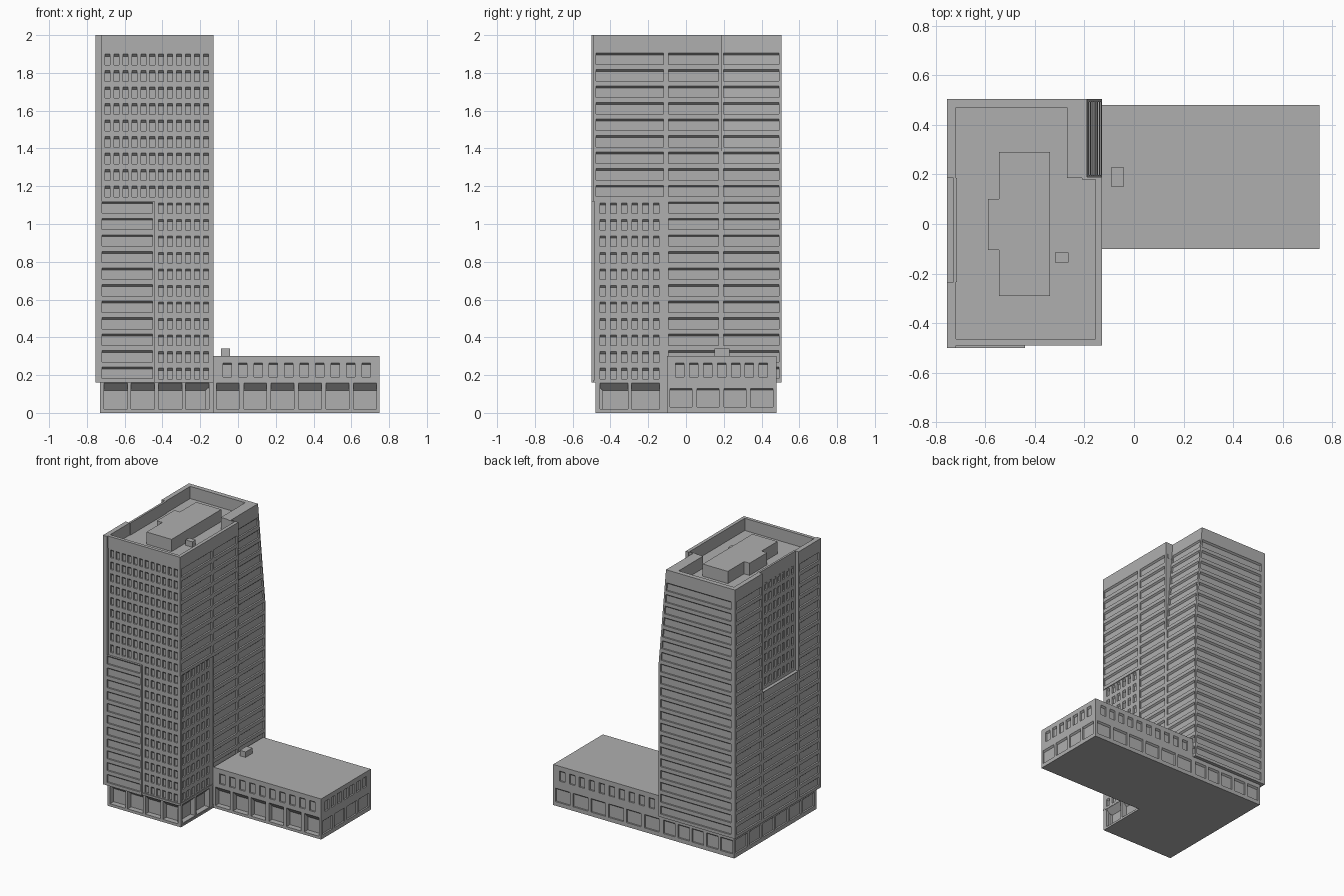
import bpy
import bmesh

cube = bpy.data.objects.get("Cube")
if cube:
    bpy.data.objects.remove(cube, do_unlink=True)

# Single concrete colour
mat = bpy.data.materials.new("concrete_grey")
mat.use_nodes = True
GREY = (0.43, 0.43, 0.43, 1)
mat.diffuse_color = GREY
shader = mat.node_tree.nodes["Principled BSDF"]
shader.inputs["Base Color"].default_value = GREY
shader.inputs["Roughness"].default_value = 0.8


def finish(bm, name):
    mesh = bpy.data.meshes.new(name)
    bm.to_mesh(mesh)
    bm.free()
    mesh.materials.append(mat)
    obj = bpy.data.objects.new(name, mesh)
    bpy.context.collection.objects.link(obj)
    return obj


def box(name, x, y, z):
    bm = bmesh.new()
    bmesh.ops.create_cube(bm, size=1)
    for v in bm.verts:
        v.co = [r[0] if c < 0 else r[1] for c, r in zip(v.co, (x, y, z))]
    return finish(bm, name)


# Wall position from span u, height z and depth d behind the wall plane p
FACING = {
    "front": lambda p, u, z, d: (u, p + d, z),
    "back": lambda p, u, z, d: (u, p - d, z),
    "right": lambda p, u, z, d: (p - d, u, z),
    "left": lambda p, u, z, d: (p + d, u, z),
}
LEFT, RIGHT = -0.755, -0.13
BEND, TOP = 1.2925, 2.0


def lean(co):
    """Tapers the back corner inward towards the top."""
    x, y, z = co
    shift = 0.06 * max(0, z - BEND) / (TOP - BEND)
    return x - shift * (x - LEFT) / (RIGHT - LEFT), y, z


def wall(name, facing, p, us, zs, cols=(), rows=(), depth=0.012, slope=0.01,
         skirt=0.008, leaning=False):
    """Flat wall with a grid of recesses whose heads slope down inward."""
    bm = bmesh.new()

    def vert(u, z, d):
        co = FACING[facing](p, u, z, d)
        return bm.verts.new(lean(co) if leaning else co)

    def loop(u0, u1, z0, z1, d):
        return [vert(u, z, d) for u, z in ((u0, z0), (u1, z0), (u1, z1), (u0, z1))]

    ucuts = sorted({*us, *(u for c in cols for u in c)})
    zcuts = sorted({*zs, *(z for r in rows for z in r)})
    for u0, u1 in zip(ucuts, ucuts[1:]):
        for z0, z1 in zip(zcuts, zcuts[1:]):
            a = loop(u0, u1, z0, z1, 0)
            if (u0, u1) in cols and (z0, z1) in rows:
                b = loop(u0, u1, z0, z1 - slope, depth)
                bm.faces.new(b)
                for i in range(4):
                    j = (i + 1) % 4
                    bm.faces.new((a[i], a[j], b[j], b[i]))
            else:
                bm.faces.new(a)
    # Return edges follow every height cut on the two sides
    for z0, z1 in zip(zcuts, zcuts[1:]):
        a, b = loop(*us, z0, z1, 0), loop(*us, z0, z1, skirt)
        sides = [1, 3] + ([0] if z0 == zcuts[0] else []) + ([2] if z1 == zcuts[-1] else [])
        for i in sides:
            j = (i + 1) % 4
            bm.faces.new((a[i], b[i], b[j], a[j]))
    bmesh.ops.remove_doubles(bm, verts=bm.verts, dist=0.0001)
    if facing in ("back", "left"):
        bmesh.ops.reverse_faces(bm, faces=bm.faces)
    return finish(bm, name)


def spread(start, pitch, width, count):
    return [(start + i * pitch, start + i * pitch + width) for i in range(count)]


# Storey rows: long panels and small windows
heads = [1.905 - 0.0875 * i for i in range(20)]
panels = [(h - 0.06, h) for h in heads]
windows = [(h - 0.062, h - 0.005) for h in heads]
FOOT, MID = 0.16, 1.12
full, upper, lower = (FOOT, TOP), (MID, TOP), (FOOT, MID)

# Tower front
front_cols = spread(-0.704, 0.0473, 0.027, 12)
wall("tower_front", "front", -0.485, (-0.72, RIGHT), (FOOT, 1.92), front_cols, windows, slope=0.012)
wall("front_bay", "front", -0.5, (LEFT, -0.44), lower, [(-0.743, -0.453)], panels[9:], skirt=0.016)
box("front_corner_strip", (LEFT, -0.72), (-0.5, -0.484), full)

# Tower right side
wall("right_upper_panels", "right", RIGHT, (-0.49, -0.1), upper, [(-0.48, -0.12)], panels[:9])
wall("right_lower_windows", "right", -0.136, (-0.485, -0.1), lower,
     spread(-0.455, 0.0565, 0.03, 6), windows[9:], slope=0.012)
wall("right_middle_panels", "right", RIGHT, (-0.1, 0.19), full, [(-0.092, 0.172)], panels)
wall("right_leaning_panels", "right", RIGHT, (0.19, 0.505), full, [(0.198, 0.493)], panels,
     leaning=True)
box("right_step_return", (-0.21, -0.131), (0.18, 0.189), (1.25, TOP))

# Tower back and left side
wall("tower_back", "back", 0.505, (LEFT, RIGHT), full, [(-0.72, -0.145)], panels, leaning=True)
wall("left_back_panels", "left", LEFT, (0.185, 0.505), full, [(0.197, 0.49)], panels, skirt=0.03)
wall("left_front_panels", "left", LEFT, (-0.5, -0.235), full, [(-0.475, -0.247)], panels, skirt=0.03)
wall("left_middle_panels", "left", LEFT, (-0.235, 0.185), lower, [(-0.223, 0.173)], panels[9:],
     skirt=0.03)
wall("left_middle_windows", "left", -0.73, (-0.235, 0.185), upper,
     spread(-0.214, 0.0517, 0.027, 8), windows[:9], slope=0.012)

# Tower underside, roof deck and parapet
box("tower_underside", (LEFT + 0.005, RIGHT - 0.003), (-0.49, 0.5), (FOOT, 0.175))
DECK = 1.91
box("roof_deck_front", (-0.725, -0.145), (-0.47, 0.19), (1.88, DECK))
box("roof_deck_back", (-0.725, -0.2), (0.185, 0.49), (1.88, DECK))
for name, x, y in (
    ("front", (LEFT, RIGHT), (-0.49, -0.465)),
    ("right", (-0.155, RIGHT), (-0.49, 0.19)),
    ("step", (-0.27, -0.19), (0.185, 0.505)),
    ("back", (LEFT, -0.19), (0.47, 0.505)),
    ("left_back", (LEFT, -0.72), (0.185, 0.505)),
    ("left_middle", (-0.73, -0.715), (-0.235, 0.185)),
    ("left_front", (LEFT, -0.72), (-0.5, -0.235)),
):
    box("parapet_" + name, x, y, (DECK, TOP))

# Rooftop plant rooms
box("penthouse", (-0.545, -0.34), (-0.29, 0.29), (1.9, TOP))
box("penthouse_wing", (-0.59, -0.54), (-0.105, 0.1), (1.9, TOP))
box("roof_vent", (-0.32, -0.265), (-0.155, -0.115), (1.9, 1.95))

# Tower base with deep shopfront bays
ground = (0, 0.175)
bay_z = [(0.02, 0.158)]
low_z = [(0.03, 0.13)]
deep = dict(depth=0.04, slope=0.04)
wall("base_front", "front", -0.48, (-0.73, RIGHT), ground, spread(-0.71, 0.144, 0.125, 4), bay_z, **deep)
wall("base_right", "right", RIGHT - 0.005, (-0.48, -0.1), ground,
     spread(-0.455, 0.166, 0.148, 2), bay_z, **deep)
wall("base_back", "back", 0.48, (-0.73, RIGHT), ground, spread(-0.715, 0.117, 0.095, 5), low_z)
wall("base_left", "left", -0.73, (-0.48, 0.48), ground, spread(-0.46, 0.157, 0.135, 6), low_z)
box("base_floor", (-0.73, RIGHT), (-0.48, 0.48), (0, 0.012))

# Low annex
storey1, storey2 = (0, 0.175), (0.175, 0.3)
ax, ay = (RIGHT, 0.75), (-0.1, 0.48)
small_z = [(0.19, 0.265)]
ends = spread(-0.055, 0.0737, 0.045, 7)
longs = spread(-0.08, 0.0817, 0.045, 10)
wall("annex_front_bays", "front", -0.1, ax, storey1, spread(-0.115, 0.1455, 0.12, 6), bay_z, **deep)
wall("annex_front_windows", "front", -0.1, ax, storey2, longs, small_z)
wall("annex_back_bays", "back", 0.48, ax, storey1, spread(-0.115, 0.1455, 0.12, 6), low_z)
wall("annex_back_windows", "back", 0.48, ax, storey2, longs, small_z)
wall("annex_end_bays", "right", 0.75, ay, storey1, spread(-0.085, 0.1425, 0.118, 4), low_z)
wall("annex_end_windows", "right", 0.75, ay, storey2, ends, small_z)
box("annex_floor", ax, ay, (0, 0.012))
box("annex_roof", ax, ay, (0.285, 0.3))
box("annex_vent", (-0.09, -0.043), (0.15, 0.23), (0.29, 0.34))
